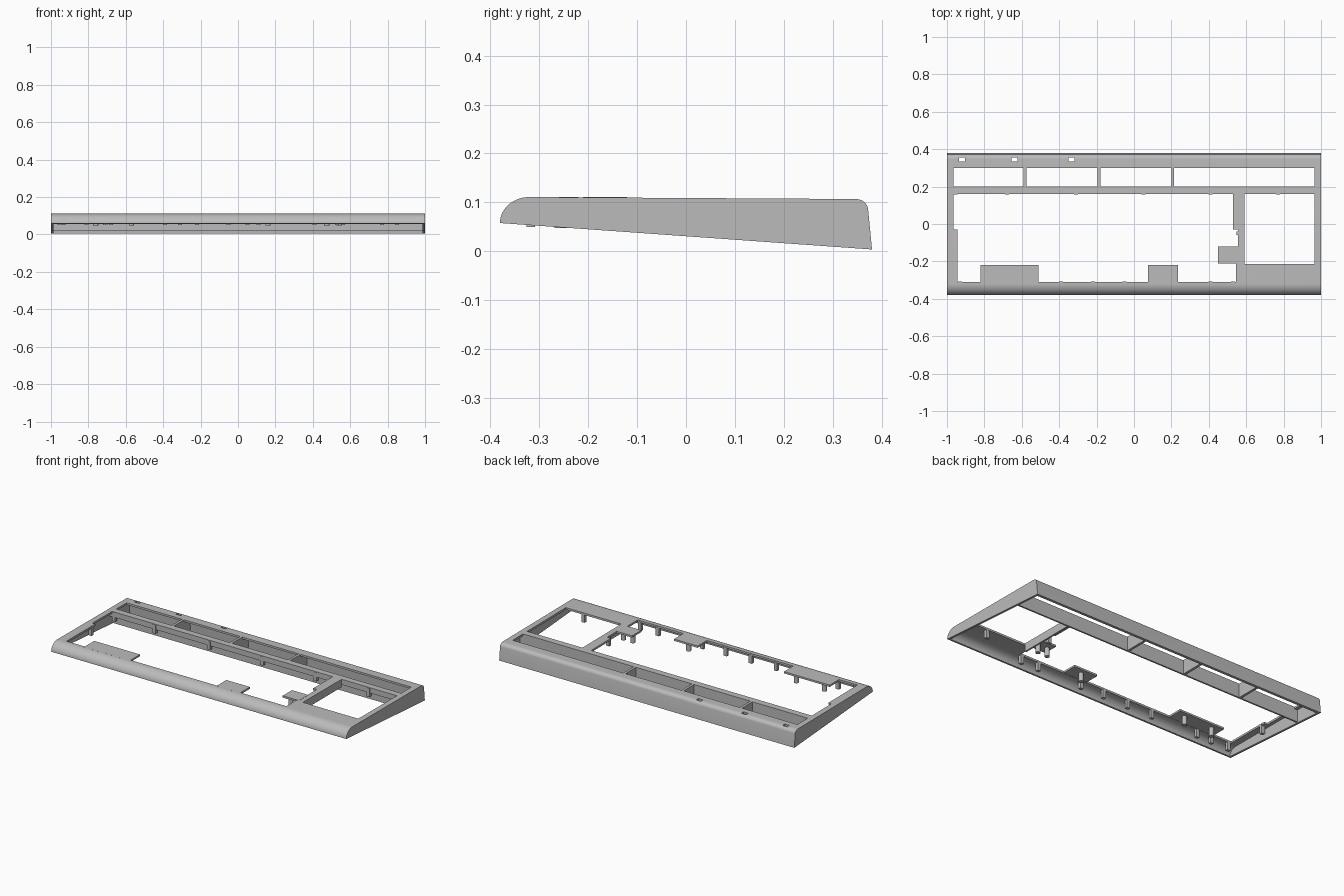
import bpy, bmesh, math

cube = bpy.data.objects.get("Cube")
if cube:
    bpy.data.objects.remove(cube, do_unlink=True)

grey = bpy.data.materials.new("case grey")
grey.use_nodes = True
grey.diffuse_color = (0.5, 0.5, 0.5, 1)
grey.node_tree.nodes["Principled BSDF"].inputs["Base Color"].default_value = (0.5, 0.5, 0.5, 1)


def add_object(name, bm):
    bmesh.ops.recalc_face_normals(bm, faces=bm.faces)
    mesh = bpy.data.meshes.new(name)
    bm.to_mesh(mesh)
    bm.free()
    mesh.materials.append(grey)
    obj = bpy.data.objects.new(name, mesh)
    bpy.context.collection.objects.link(obj)
    return obj


def prism(bm, points, offset):
    """Extrude a closed outline of 3D points along an offset."""
    face = bm.faces.new([bm.verts.new(p) for p in points])
    out = bmesh.ops.extrude_face_region(bm, geom=[face])
    verts = [v for v in out["geom"] if isinstance(v, bmesh.types.BMVert)]
    bmesh.ops.translate(bm, verts=verts, vec=offset)


def box(bm, x0, x1, y0, y1, z0, z1):
    prism(bm, [(x0, y0, z0), (x1, y0, z0), (x1, y1, z0), (x0, y1, z0)], (0, 0, z1 - z0))


def side_prism(name, profile, half_width):
    bm = bmesh.new()
    prism(bm, [(-half_width, y, z) for y, z in profile], (2 * half_width, 0, 0))
    return add_object(name, bm)


def arc(cy, cz, ry, rz, start, end, steps):
    angles = [math.radians(start + (end - start) * i / steps) for i in range(steps + 1)]
    return [(cy + ry * math.cos(a), cz + rz * math.sin(a)) for a in angles]


def cut(obj, cutter):
    mod = obj.modifiers.new("cut", "BOOLEAN")
    mod.operation = "DIFFERENCE"
    mod.solver = "EXACT"
    mod.object = cutter
    bpy.context.view_layer.objects.active = obj
    bpy.ops.object.modifier_apply(modifier=mod.name)
    bpy.data.objects.remove(cutter, do_unlink=True)


# Wedge shell with a rounded front edge, hollow and open underneath
outer = [(-0.38, 0.058)] + arc(-0.32, 0.058, 0.06, 0.053, 180, 90, 14)[1:]
outer += arc(0.347, 0.084, 0.025, 0.023, 90, 8, 8) + [(0.38, 0.004)]
inner = [(-0.368, -0.1)] + arc(-0.32, 0.058, 0.048, 0.041, 180, 90, 10)
inner += [(0.345, 0.095), (0.357, 0.085), (0.368, -0.1)]
shell = side_prism("case_shell", outer, 1.0)
cut(shell, side_prism("hollow", inner, 0.986))

# Main key opening with its stepped sides
key_outline = [(-0.945, -0.31), (0.545, -0.31), (0.545, -0.21), (0.555, -0.21),
               (0.555, -0.03), (0.53, -0.03), (0.53, 0.16), (-0.965, 0.16),
               (-0.965, -0.03), (-0.945, -0.03)]
bm = bmesh.new()
prism(bm, [(x, y, -0.1) for x, y in key_outline], (0, 0, 0.4))

# Keypad opening, function key slots and indicator holes
box(bm, 0.59, 0.965, -0.215, 0.16, -0.1, 0.3)
slots = [(-0.965, -0.59), (-0.575, -0.195), (-0.18, 0.20), (0.215, 0.965)]
for x0, x1 in slots:
    box(bm, x0, x1, 0.2, 0.3, -0.1, 0.3)
for x in (-0.92, -0.64, -0.335):
    box(bm, x - 0.016, x + 0.016, 0.335, 0.355, -0.1, 0.3)
cut(shell, add_object("openings", bm))

bpy.ops.object.select_all(action="DESELECT")
shell.select_set(True)
bpy.context.view_layer.objects.active = shell
bpy.ops.object.shade_smooth_by_angle(angle=math.radians(25))

# Flat tabs reaching into the key opening
bm = bmesh.new()
for x0, x1, y0, y1 in [(-0.82, -0.51, -0.32, -0.22), (0.075, 0.235, -0.32, -0.22),
                       (0.45, 0.56, -0.21, -0.12)]:
    box(bm, x0, x1, y0, y1, 0.1, 0.1112)
add_object("key_tabs", bm)

# Deep wall behind the rail and dividers between the slots
bm = bmesh.new()
box(bm, -0.987, 0.987, 0.19, 0.2, 0.022, 0.103)
for (_, x0), (x1, _) in zip(slots, slots[1:]):
    box(bm, x0, x1, 0.195, 0.36, 0.022, 0.103)
add_object("slot_walls", bm)

# Shallow ribs along the rail and the bar beside the keypad
bm = bmesh.new()
box(bm, -0.987, 0.987, 0.16, 0.168, 0.075, 0.103)
box(bm, 0.58, 0.59, -0.215, 0.16, 0.06, 0.103)
add_object("opening_ribs", bm)

# Square mounting posts along the rail, front edge and sides
bm = bmesh.new()
rail_posts = [(x, 0.167) for x in (-0.955, -0.68, -0.31, 0.05, 0.41, 0.77)]
front_posts = [(x, -0.317) for x in (-0.93, -0.81, -0.71, -0.39, -0.22, -0.05, 0.11, 0.41, 0.53)]
side_posts = [(-0.955, -0.06), (0.85, -0.225), (0.56, -0.05)]
for x, y in rail_posts + front_posts + side_posts:
    box(bm, x - 0.011, x + 0.011, y - 0.009, y + 0.009, 0.05, 0.103)
add_object("mounting_posts", bm)

# Round screw posts under the tabs
bm = bmesh.new()
for x, y in [(-0.57, -0.255), (-0.76, -0.255), (0.16, -0.255), (0.475, -0.165), (0.54, -0.165)]:
    prism(bm, [(x + dx, y + dy, 0.048) for dx, dy in arc(0, 0, 0.014, 0.014, 0, 345, 23)],
          (0, 0, 0.056))
screw_posts = add_object("screw_posts", bm)
bpy.ops.object.select_all(action="DESELECT")
screw_posts.select_set(True)
bpy.context.view_layer.objects.active = screw_posts
bpy.ops.object.shade_smooth_by_angle(angle=math.radians(25))
